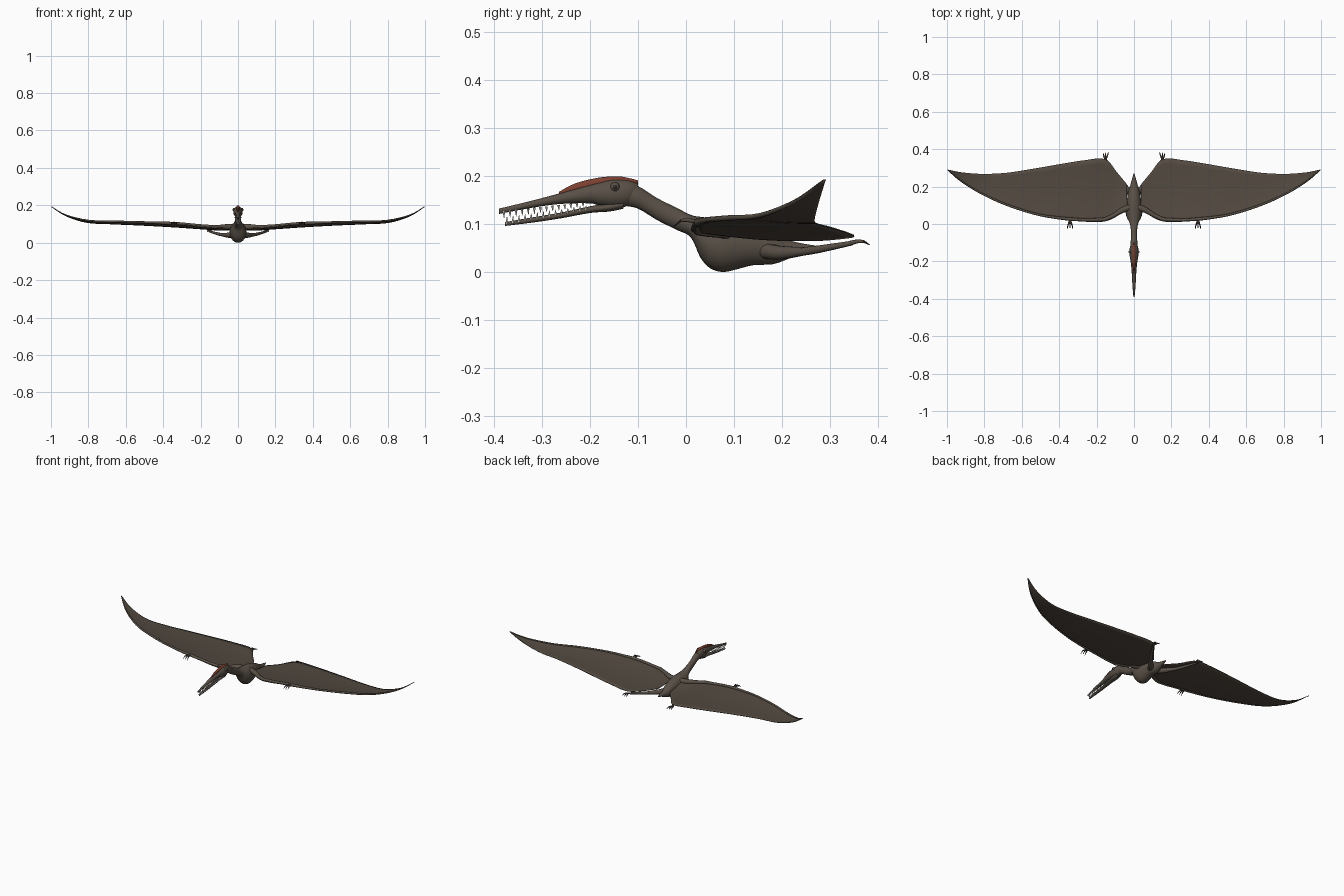
import bpy
import bmesh
from math import cos, sin, pi, radians
from mathutils import Vector

cube = bpy.data.objects.get("Cube")
if cube:
    bpy.data.objects.remove(cube)


def material(name, color):
    m = bpy.data.materials.new(name)
    m.use_nodes = True
    m.diffuse_color = (*color, 1)
    m.node_tree.nodes["Principled BSDF"].inputs["Base Color"].default_value = (*color, 1)
    return m


SKIN = material("brown skin", (0.1, 0.08, 0.062))
WING = material("wing membrane", (0.085, 0.067, 0.052))
RED = material("red crest", (0.2, 0.05, 0.03))
IVORY = material("ivory teeth", (0.8, 0.78, 0.7))
DARK = material("dark claws and eyes", (0.03, 0.025, 0.02))


def finish(bm, name, mat, mirror=False):
    """Turn a bmesh into a smooth object, optionally mirrored across x."""
    bmesh.ops.recalc_face_normals(bm, faces=bm.faces)
    mesh = bpy.data.meshes.new(name)
    bm.to_mesh(mesh)
    bm.free()
    obj = bpy.data.objects.new(name, mesh)
    bpy.context.collection.objects.link(obj)
    mesh.materials.append(mat)
    bpy.ops.object.select_all(action='DESELECT')
    obj.select_set(True)
    bpy.context.view_layer.objects.active = obj
    bpy.ops.object.shade_smooth_by_angle(angle=radians(50))
    if mirror:
        obj.modifiers.new("Mirror", 'MIRROR').use_mirror_merge = False
    return obj


def spline(rows, steps):
    """Catmull-Rom interpolation through rows of numbers."""
    out, last = [], len(rows) - 1
    for i in range(last):
        a, b, c, d = (rows[min(max(k, 0), last)] for k in range(i - 1, i + 3))
        for s in range(steps):
            t = s / steps
            out.append([0.5 * (2 * q + (r - p) * t + (2 * p - 5 * q + 4 * r - w) * t * t
                               + (3 * q - p - 3 * r + w) * t ** 3)
                        for p, q, r, w in zip(a, b, c, d)])
    return out + [list(rows[-1])]


def skin_rings(bm, rings):
    loops = [[bm.verts.new(p) for p in ring] for ring in rings]
    n = len(loops[0])
    for a, b in zip(loops, loops[1:]):
        for k in range(n):
            bm.faces.new((a[k], a[(k + 1) % n], b[(k + 1) % n], b[k]))
    bm.faces.new(loops[0])
    bm.faces.new(loops[-1])


def loft(name, rows, mat, sides=16, steps=4):
    """Upright oval sections given as y, top z, bottom z, half width."""
    bm = bmesh.new()
    rings = []
    for y, top, bottom, w in spline(rows, steps):
        w, h, mid = max(w, 0.001), max((top - bottom) / 2, 0.001), (top + bottom) / 2
        rings.append([(w * cos(2 * pi * k / sides), y, mid + h * sin(2 * pi * k / sides))
                      for k in range(sides)])
    skin_rings(bm, rings)
    return finish(bm, name, mat)


def add_tube(bm, rows, sides=10, steps=4):
    """Round limb through points given as x, y, z, radius."""
    pts = spline(rows, steps)
    rings = []
    for i, (x, y, z, r) in enumerate(pts):
        t = Vector(pts[min(i + 1, len(pts) - 1)][:3]) - Vector(pts[max(i - 1, 0)][:3])
        side = t.cross(Vector((0, 0, 1))).normalized()
        up = side.cross(t).normalized()
        rings.append([Vector((x, y, z)) + r * (side * cos(2 * pi * k / sides) + up * sin(2 * pi * k / sides))
                      for k in range(sides)])
    skin_rings(bm, rings)


def limb(name, rows, mat=SKIN):
    bm = bmesh.new()
    add_tube(bm, rows)
    return finish(bm, name, mat, True)


# Neck, torso and tail
loft("body", [
    (-.13, .185, .138, .018), (-.10, .179, .132, .018), (-.06, .154, .108, .016),
    (-.02, .134, .088, .018), (.01, .119, .072, .025), (.03, .115, .03, .036),
    (.05, .113, .008, .043), (.075, .112, 0, .045), (.10, .11, .004, .042),
    (.14, .102, .014, .036), (.18, .085, .016, .029), (.21, .068, .026, .019),
    (.24, .06, .04, .011), (.27, .055, .05, .002)], SKIN, 20)

# Head and open beak
loft("upper_jaw", [
    (-.10, .184, .152, .01), (-.12, .192, .138, .021), (-.15, .194, .134, .025),
    (-.18, .188, .138, .022), (-.20, .183, .143, .018), (-.26, .165, .142, .012),
    (-.32, .149, .134, .009), (-.39, .132, .121, .003)], SKIN)
loft("lower_jaw", [
    (-.13, .15, .132, .016), (-.16, .144, .126, .018), (-.20, .137, .123, .015),
    (-.26, .124, .112, .011), (-.32, .114, .103, .008), (-.377, .104, .096, .003)], SKIN)
loft("crest", [
    (-.265, .167, .16, .002), (-.23, .185, .165, .006), (-.18, .197, .175, .009),
    (-.14, .199, .18, .009), (-.12, .196, .182, .007), (-.10, .191, .184, .002)], RED)

bm = bmesh.new()
bmesh.ops.create_uvsphere(bm, u_segments=14, v_segments=8, radius=.01)
bmesh.ops.translate(bm, verts=bm.verts, vec=(.019, -.148, .177))
finish(bm, "eye", SKIN, True)
bm = bmesh.new()
bmesh.ops.create_uvsphere(bm, u_segments=12, v_segments=8, radius=.006)
bmesh.ops.translate(bm, verts=bm.verts, vec=(.024, -.148, .177))
finish(bm, "pupil", DARK, True)

# Teeth along both jaws
bm = bmesh.new()
for i in range(14):
    f = i / 13
    y = -.38 + .165 * f
    x = .003 + .010 * f
    upper, lower = .125 + .018 * f, .102 + .03 * f
    size = .013 - .006 * f
    for base, tip, shift in ((upper + .002, upper - size, 0), (lower - .002, lower + size, .006)):
        add_tube(bm, [(x, y + shift, base, .0028), (x + .0005, y + shift + .0008, tip, .0004)], 6, 1)
finish(bm, "teeth", IVORY, True)

# Wing membrane: x, leading y, leading z, trailing x, trailing y, trailing z
stations = [
    (.035, .085, .085, .04, .215, .068), (.09, .042, .082, .09, .275, .066),
    (.155, .014, .085, .155, .347, .073), (.25, .012, .095, .27, .34, .08),
    (.34, .02, .103, .38, .323, .086), (.50, .042, .109, .53, .297, .094),
    (.66, .09, .113, .68, .274, .1), (.80, .15, .118, .81, .268, .108),
    (.92, .222, .147, .92, .276, .143), (.995, .286, .192, .997, .291, .192)]
bm = bmesh.new()
grid = []
CHORD = 12
for x, y, z, tx, ty, tz in spline(stations, 5):
    row = []
    for k in range(CHORD + 1):
        f = k / CHORD
        bulge = .05 * (ty - y) * sin(pi * f)
        row.append(bm.verts.new((x + (tx - x) * f, y + (ty - y) * f, z + (tz - z) * f - bulge * .5)))
    grid.append(row)
for a, b in zip(grid, grid[1:]):
    for k in range(CHORD):
        bm.faces.new((a[k], b[k], b[k + 1], a[k + 1]))
membrane = finish(bm, "wing_membrane", WING, True)
solid = membrane.modifiers.new("Thickness", 'SOLIDIFY')
solid.thickness = .003
solid.offset = 0

# Arm bones and long wing finger along the leading edge
limb("upper_arm", [(.015, .09, .085, .018), (.06, .075, .085, .015), (.11, .045, .084, .011), (.155, .025, .086, .01)])
limb("forearm", [(.15, .025, .086, .01), (.21, .022, .091, .009), (.28, .022, .099, .008), (.345, .026, .104, .009)])
limb("wing_finger", [(s[0], s[1] + .005, s[2], r) for s, r in
                     zip(stations[4:], (.009, .006, .006, .005, .004, .001))])

# Legs beneath the inner wing
limb("thigh", [(.015, .16, .045, .017), (.045, .195, .04, .015), (.085, .245, .043, .009)])
limb("shin", [(.082, .24, .042, .009), (.11, .28, .048, .008), (.152, .345, .06, .005)])

# Clawed hands and feet
for name, origin, reach, drop in (("hand", (.342, .024, .104), -.05, -.01), ("foot", (.152, .342, .06), .042, -.004)):
    ox, oy, oz = origin
    digits, claws = bmesh.new(), bmesh.new()
    for spread in (-.012, 0, .012):
        mid = (ox + spread, oy + reach * .7, oz + .003)
        add_tube(digits, [(*origin, .005), (ox + spread * .6, oy + reach * .4, oz + .004, .004), (*mid, .003)], 8, 3)
        add_tube(claws, [(*mid, .003), (ox + spread * 1.2, oy + reach, oz + drop, .0006)], 6, 2)
    finish(digits, name + "_digits", SKIN, True)
    finish(claws, name + "_claws", DARK, True)
